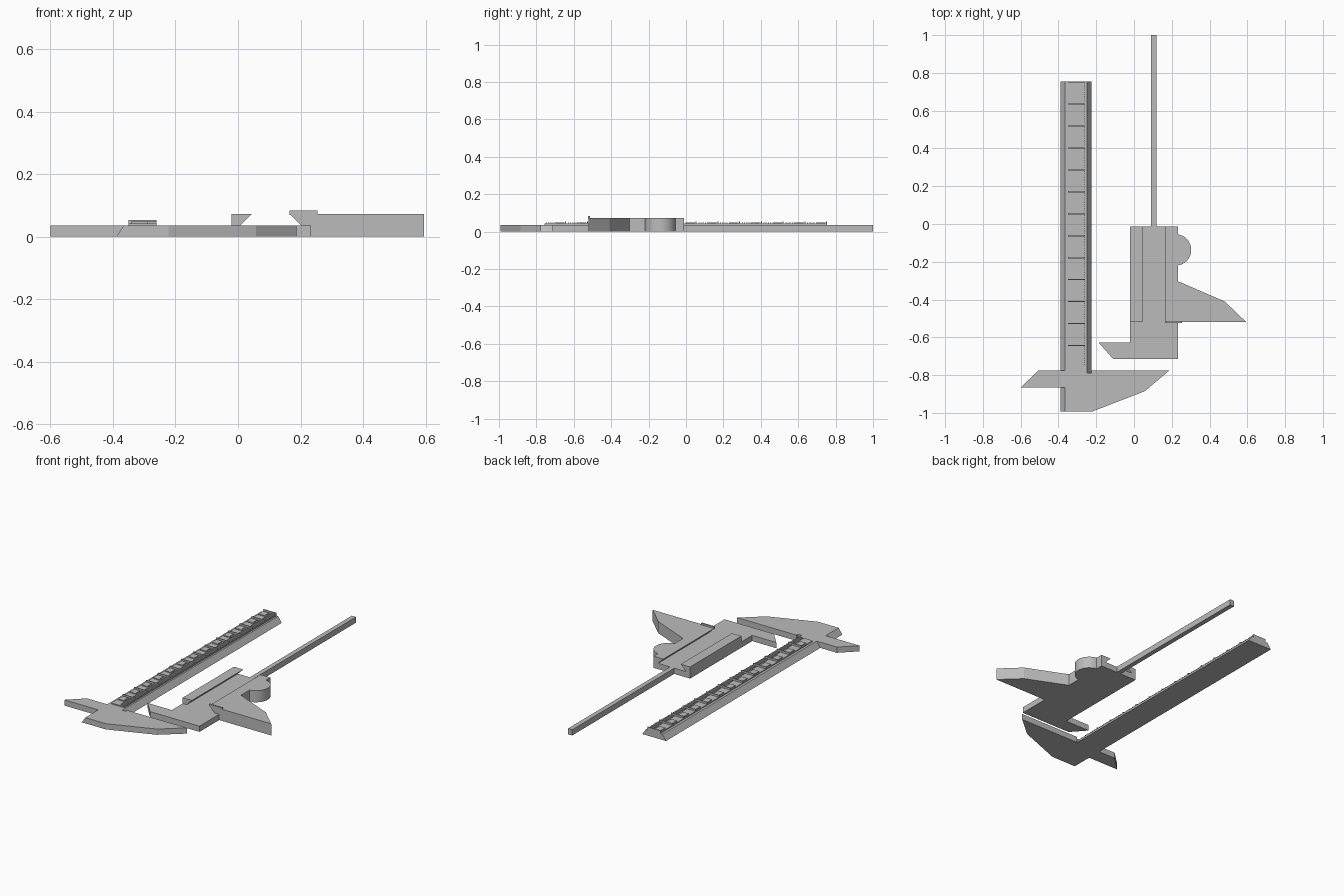
import bpy
import bmesh
import math

cube = bpy.data.objects.get("Cube")
if cube:
    bpy.data.objects.remove(cube, do_unlink=True)

grey = bpy.data.materials.new("plain grey")
grey.use_nodes = True
GREY = (0.5, 0.5, 0.5, 1)
grey.diffuse_color = GREY
grey.node_tree.nodes["Principled BSDF"].inputs["Base Color"].default_value = GREY


def finish(name, bm):
    bmesh.ops.recalc_face_normals(bm, faces=bm.faces)
    mesh = bpy.data.meshes.new(name)
    bm.to_mesh(mesh)
    bm.free()
    mesh.materials.append(grey)
    obj = bpy.data.objects.new(name, mesh)
    bpy.context.collection.objects.link(obj)
    return obj


def add_prism(bm, points, vector):
    """Extrude a closed outline of 3D points along a vector."""
    face = bm.faces.new([bm.verts.new(p) for p in points])
    out = bmesh.ops.extrude_face_region(bm, geom=[face], use_keep_orig=True)
    verts = [g for g in out["geom"] if isinstance(g, bmesh.types.BMVert)]
    bmesh.ops.translate(bm, verts=verts, vec=vector)


def add_box(bm, x0, x1, y0, y1, z0, z1):
    add_prism(bm, [(x0, y0, z0), (x1, y0, z0), (x1, y1, z0), (x0, y1, z0)],
              (0, 0, z1 - z0))


def plate(name, outline, z0, z1):
    bm = bmesh.new()
    add_prism(bm, [(x, y, z0) for x, y in outline], (0, 0, z1 - z0))
    return finish(name, bm)


def rail(name, section, y0, y1):
    bm = bmesh.new()
    add_prism(bm, [(x, y0, z) for x, z in section], (0, y1 - y0, 0))
    return finish(name, bm)


def box(name, *limits):
    bm = bmesh.new()
    add_box(bm, *limits)
    return finish(name, bm)


THIN, THICK = 0.036, 0.073

# Fixed half: dovetail beam and the pair of fixed jaws
rail("beam", [(-0.39, 0), (-0.225, 0), (-0.25, THIN), (-0.365, THIN)], -0.993, 0.755)
plate("fixed_jaws", [(-0.505, -0.775), (-0.25, -0.775), (-0.25, -0.79),
                     (-0.225, -0.79), (-0.225, -0.775), (0.187, -0.775),
                     (0.058, -0.885), (-0.222, -0.993), (-0.365, -0.993),
                     (-0.365, -0.865), (-0.6, -0.865)], 0, THIN)

# Raised scale with plain marker plates and graduation ticks
X0, X1, START, END = -0.35, -0.26, -0.757, 0.755
box("scale_strip", X0, X1, START, END, THIN, 0.042)
step = (END - START) / 13
ticks, markers, majors = bmesh.new(), bmesh.new(), bmesh.new()
for i in range(13):
    y = START + i * step
    for j in range(1, 10):
        left = -0.305 if j == 5 else -0.29
        t = y + j * step / 10
        add_box(ticks, left, X1, t - 0.003, t + 0.003, 0.04, 0.048)
    top = y + step
    add_box(majors, X0, X1, top - 0.006, top, 0.04, 0.054)
    add_box(markers, -0.343, -0.303, top - 0.06, top - 0.014, 0.04, 0.048)
finish("scale_ticks", ticks)
finish("scale_major_ticks", majors)
finish("scale_markers", markers)

# Sliding half: base with its small jaw
plate("slider_base", [(-0.02, -0.012), (0.233, -0.012), (0.233, -0.715),
                      (-0.11, -0.715), (-0.187, -0.628), (-0.02, -0.628)], 0, THIN)

# Undercut rails that grip the beam
rail("slider_left_rail", [(-0.02, 0.03), (0.008, 0.03), (0.008, THIN),
                          (0.045, THICK), (-0.02, THICK)], -0.52, -0.012)
rail("slider_right_rail", [(0.233, 0.03), (0.202, 0.03), (0.202, THIN),
                           (0.165, THICK), (0.233, THICK)], -0.52, -0.012)

# Large sliding jaw, index mark, thumb grip and depth rod
plate("slider_jaw", [(0.22, -0.52), (0.595, -0.52), (0.48, -0.41),
                     (0.233, -0.303), (0.22, -0.303)], 0, THICK)
box("index_mark", 0.165, 0.254, -0.523, -0.513, 0.07, 0.083)

arc = [math.radians(-90 + 180 * i / 24) for i in range(25)]
grip = plate("thumb_grip", [(0.22 + 0.083 * math.cos(a), -0.137 + 0.083 * math.sin(a))
                            for a in arc], 0, THICK)
bpy.context.view_layer.objects.active = grip
grip.select_set(True)
bpy.ops.object.shade_smooth_by_angle(angle=math.radians(30))
grip.select_set(False)

box("depth_rod", 0.09, 0.119, -0.03, 1.0, 0, THIN)
